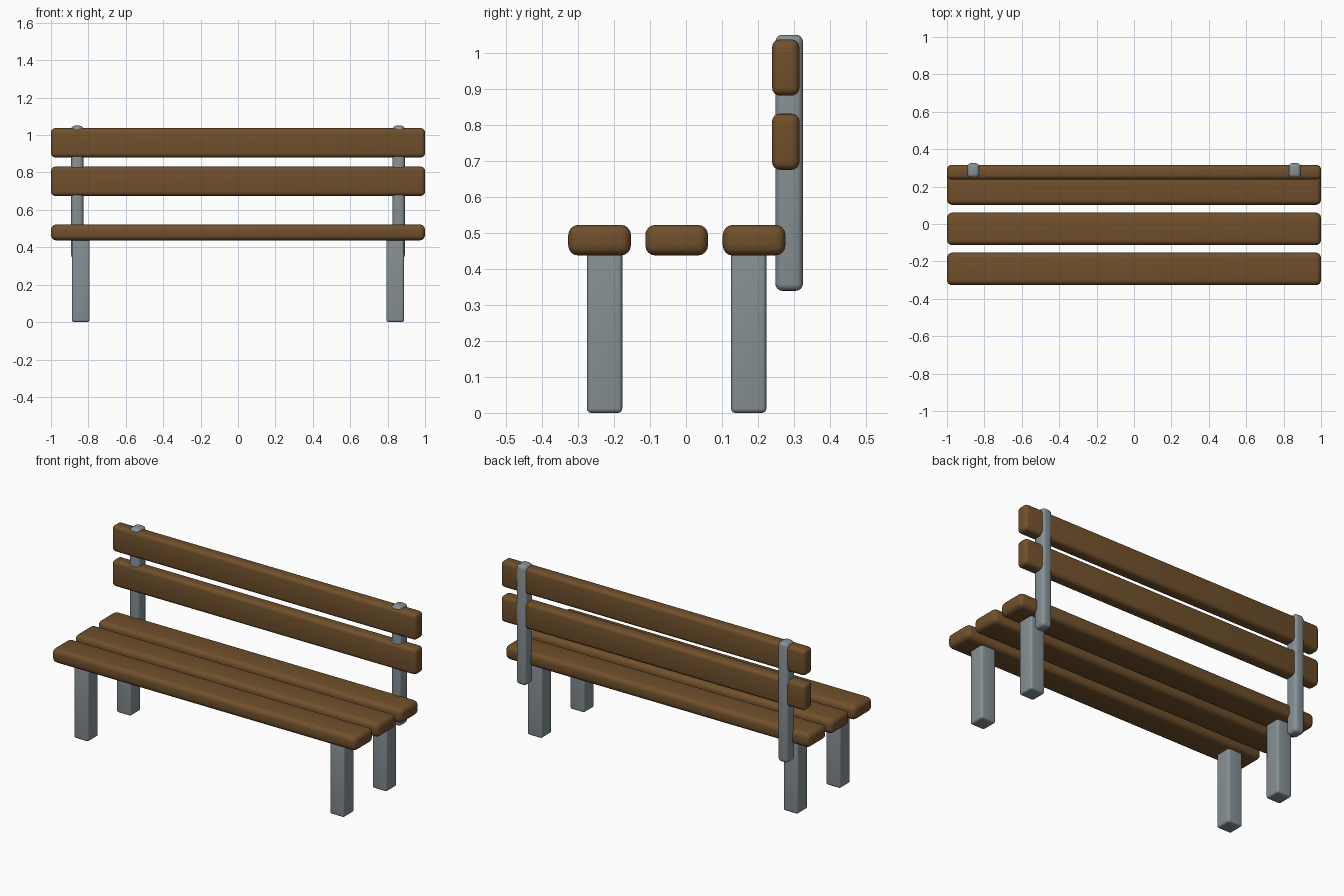
import bpy
import math

cube = bpy.data.objects.get("Cube")
if cube:
    bpy.data.objects.remove(cube, do_unlink=True)


def make_material(name, color):
    mat = bpy.data.materials.new(name)
    mat.use_nodes = True
    mat.diffuse_color = color
    mat.node_tree.nodes["Principled BSDF"].inputs["Base Color"].default_value = color
    return mat


wood = make_material("brown wood", (0.162, 0.08, 0.025, 1))
metal = make_material("grey metal", (0.24, 0.28, 0.30, 1))


def rounded_box(name, x, y, z, radius, mat):
    """Box spanning the given (min, max) ranges, with rounded edges."""
    spans = (x, y, z)
    bpy.ops.mesh.primitive_cube_add(size=1, location=[sum(s) / 2 for s in spans])
    obj = bpy.context.object
    obj.name = name
    obj.scale = [s[1] - s[0] for s in spans]
    bpy.ops.object.transform_apply(location=False, rotation=False, scale=True)
    bevel = obj.modifiers.new("rounded edges", "BEVEL")
    bevel.width = radius
    bevel.segments = 4
    bpy.ops.object.modifier_apply(modifier=bevel.name)
    bpy.ops.object.shade_smooth_by_angle(angle=math.radians(35))
    obj.data.materials.append(mat)
    return obj


LENGTH = (-1, 1)

# Seat slats
for label, y in (("front", -0.24), ("middle", -0.026), ("rear", 0.189)):
    rounded_box(label + "_seat_slat", LENGTH, (y - 0.087, y + 0.087),
                (0.437, 0.522), 0.028, wood)

# Backrest slats
for label, z in (("lower", 0.753), ("upper", 0.959)):
    rounded_box(label + "_back_slat", LENGTH, (0.239, 0.315),
                (z - 0.078, z + 0.078), 0.022, wood)

# Legs and backrest posts on both sides
for side, s in (("left", 1), ("right", -1)):
    def across(inner, outer):
        return tuple(sorted((s * inner, s * outer)))

    for label, y in (("front", -0.226), ("rear", 0.174)):
        rounded_box(f"{side}_{label}_leg", across(0.793, 0.888),
                    (y - 0.049, y + 0.049), (0, 0.48), 0.012, metal)
    rounded_box(side + "_back_post", across(0.827, 0.892),
                (0.248, 0.325), (0.339, 1.05), 0.02, metal)
